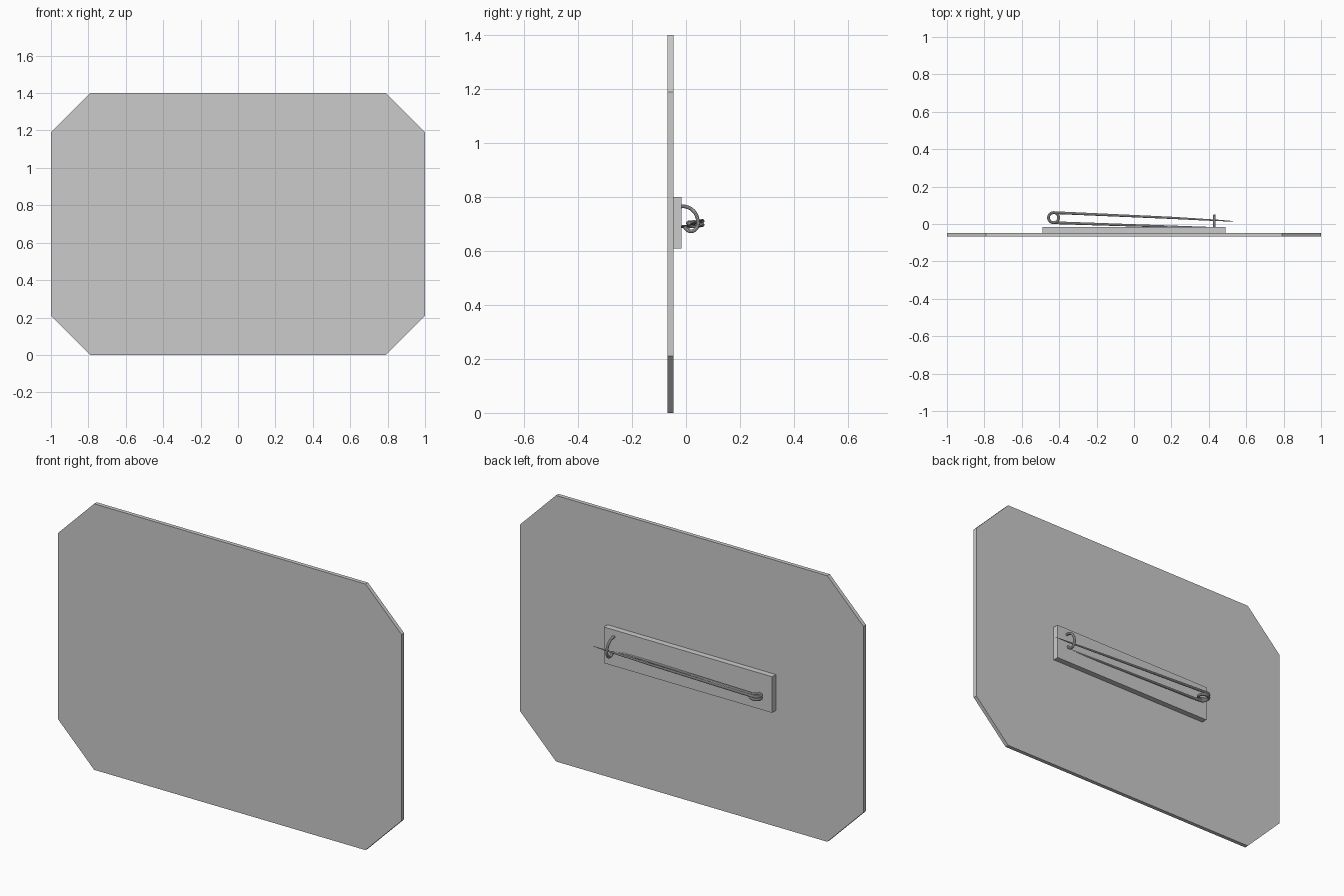
import bpy, bmesh
from math import cos, sin, pi

if "Cube" in bpy.data.objects:
    bpy.data.objects.remove(bpy.data.objects["Cube"])


def slab(name, outline, y0, y1):
    """Extrude an x/z outline from y0 to y1."""
    bm = bmesh.new()
    face = bm.faces.new([bm.verts.new((x, y0, z)) for x, z in outline])
    ext = bmesh.ops.extrude_face_region(bm, geom=[face])
    moved = [v for v in ext["geom"] if isinstance(v, bmesh.types.BMVert)]
    bmesh.ops.translate(bm, verts=moved, vec=(0, y1 - y0, 0))
    bmesh.ops.recalc_face_normals(bm, faces=bm.faces)
    mesh = bpy.data.meshes.new(name)
    bm.to_mesh(mesh)
    bm.free()
    ob = bpy.data.objects.new(name, mesh)
    bpy.context.collection.objects.link(ob)
    return ob


def wire(name, points, smooth=False):
    """Round wire through (x, y, z, radius) points, turned into a mesh."""
    cu = bpy.data.curves.new(name, 'CURVE')
    cu.dimensions = '3D'
    cu.bevel_depth = 1.0
    cu.bevel_resolution = 3
    cu.use_fill_caps = True
    if smooth:
        sp = cu.splines.new('BEZIER')
        sp.bezier_points.add(len(points) - 1)
        for p, (x, y, z, r) in zip(sp.bezier_points, points):
            p.co, p.radius = (x, y, z), r
            p.handle_left_type = p.handle_right_type = 'AUTO'
        sp.resolution_u = 6
    else:
        sp = cu.splines.new('POLY')
        sp.points.add(len(points) - 1)
        for p, (x, y, z, r) in zip(sp.points, points):
            p.co, p.radius = (x, y, z, 1), r
    ob = bpy.data.objects.new(name, cu)
    bpy.context.collection.objects.link(ob)
    bpy.ops.object.select_all(action='DESELECT')
    bpy.context.view_layer.objects.active = ob
    ob.select_set(True)
    bpy.ops.object.convert(target='MESH')
    bpy.ops.object.shade_smooth_by_angle()
    return bpy.context.object


# badge plate with cut corners
c = 0.21
slab("badge_plate", [(-1 + c, 0), (1 - c, 0), (1, c), (1, 1.4 - c),
                     (1 - c, 1.4), (-1 + c, 1.4), (-1, 1.4 - c), (-1, c)],
     -0.068, -0.047)

# backing bar that carries the pin
slab("pin_backing", [(-0.49, 0.61), (0.49, 0.61), (0.49, 0.8), (-0.49, 0.8)],
     -0.047, -0.016)

# spring pin: fixed arm, coil of one and a half turns, tapered needle arm
R, W, cx, cy = 0.027, 0.0075, -0.43, 0.034
path = [(0.42, -0.021, 0.69, 0.005)]
N = 42
for i in range(N + 1):
    t = i / N
    a = -pi / 2 - 3 * pi * t
    path.append((cx + R * cos(a), cy + R * sin(a), 0.69 + 0.021 * t, W))
path += [(0.2, 0.033, 0.703, 0.006), (0.45, 0.019, 0.7, 0.004),
         (0.53, 0.015, 0.7, 0.001)]
wire("spring_pin", path)

# hooked catch
hook = [(-0.022, 0.765), (0.0, 0.764), (0.026, 0.75), (0.042, 0.722),
        (0.042, 0.69), (0.022, 0.673), (0.002, 0.68), (-0.005, 0.692)]
wire("catch_hook", [(0.43, y, z, 0.007) for y, z in hook], smooth=True)
